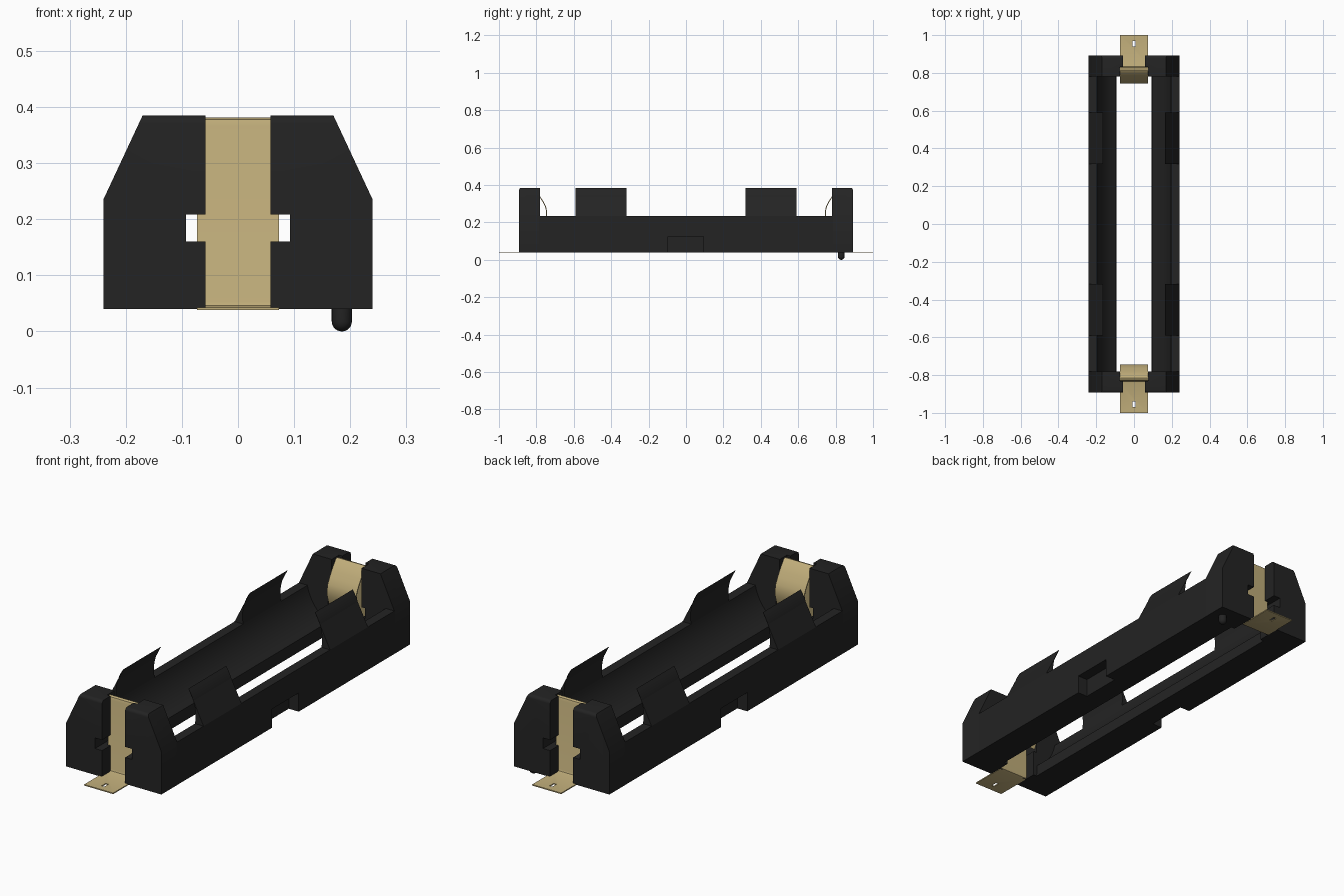
import bpy, bmesh, math

if "Cube" in bpy.data.objects:
    bpy.data.objects.remove(bpy.data.objects["Cube"])


def material(name, rgb):
    m = bpy.data.materials.new(name)
    m.diffuse_color = (*rgb, 1)
    m.use_nodes = True
    m.node_tree.nodes["Principled BSDF"].inputs["Base Color"].default_value = m.diffuse_color
    return m


BLACK = material("black plastic", (0.017, 0.017, 0.017))
BRASS = material("brass", (0.53, 0.42, 0.195))


def finish(name, bm, mat):
    bmesh.ops.recalc_face_normals(bm, faces=bm.faces)
    me = bpy.data.meshes.new(name)
    bm.to_mesh(me)
    bm.free()
    me.materials.append(mat)
    ob = bpy.data.objects.new(name, me)
    bpy.context.collection.objects.link(ob)
    return ob


def prism(name, profile, y0, y1, mat=BLACK):
    """Extrude an x-z profile along y."""
    bm = bmesh.new()
    face = bm.faces.new([bm.verts.new((x, y0, z)) for x, z in profile])
    ext = bmesh.ops.extrude_face_region(bm, geom=[face])
    for v in ext["geom"]:
        if isinstance(v, bmesh.types.BMVert):
            v.co.y = y1
    return finish(name, bm, mat)


def box(x0, x1, y0, y1, z0, z1):
    return prism("cutter", [(x0, z0), (x1, z0), (x1, z1), (x0, z1)], y0, y1)


def activate(ob):
    bpy.ops.object.select_all(action='DESELECT')
    bpy.context.view_layer.objects.active = ob
    ob.select_set(True)


def apply(ob, mod):
    activate(ob)
    bpy.ops.object.modifier_apply(modifier=mod.name)


def cut(ob, cutter):
    mod = ob.modifiers.new("cut", 'BOOLEAN')
    mod.operation = 'DIFFERENCE'
    mod.solver = 'EXACT'
    mod.object = cutter
    apply(ob, mod)
    bpy.data.objects.remove(cutter)


def smooth(ob, angle=30):
    activate(ob)
    bpy.ops.object.shade_smooth_by_angle(angle=math.radians(angle))


# Round cavity: circle centre height and radius
CZ, R = 0.27, 0.2


def arc(z0, z1, n):
    zs = [z0 + (z1 - z0) * i / n for i in range(n + 1)]
    return [(math.sqrt(R * R - (z - CZ) ** 2), z) for z in zs]


for s, side in ((1, "right"), (-1, "left")):
    # Long side rail with curved inner wall and a bottom notch
    prof = [(0.093, 0.04), (0.24, 0.04), (0.24, 0.235)] + arc(0.235, 0.094, 14)
    rail = prism(side + "_rail", [(s * x, z) for x, z in prof], -0.785, 0.785)
    xs = sorted((s * 0.19, s * 0.3))
    cut(rail, box(*xs, -0.097, 0.093, 0.0, 0.125))
    smooth(rail)
    # Pointed retaining clips
    prof = [(0.24, 0.235)] + arc(0.385, 0.235, 10)
    for t, end in ((1, "back"), (-1, "front")):
        clip = prism(f"{end}_{side}_clip", [(s * x, z) for x, z in prof], t * 0.318, t * 0.59)
        smooth(clip)

END = [(-0.24, 0.04), (0.24, 0.04), (0.24, 0.235), (0.17, 0.385), (-0.17, 0.385), (-0.24, 0.235)]
# Contact strip path (y, z): tab, riser, top bend, spring
STRIP = [(1.0, 0.0405), (0.84, 0.0405), (0.831, 0.044), (0.827, 0.053), (0.827, 0.366),
         (0.824, 0.376), (0.815, 0.379), (0.806, 0.374), (0.78, 0.335), (0.765, 0.312),
         (0.751, 0.285), (0.746, 0.262), (0.747, 0.235), (0.757, 0.2), (0.772, 0.165)]

for t, end in ((1, "back"), (-1, "front")):
    # End wall with rounded outer top edge
    wall = prism(end + "_end_wall", END, t * 0.78, t * 0.893)
    bm = bmesh.new()
    bm.from_mesh(wall.data)
    edges = [e for e in bm.edges
             if all(abs(v.co.y) > 0.89 and v.co.z > 0.38 for v in e.verts)]
    bmesh.ops.bevel(bm, geom=edges, offset=0.014, segments=4, profile=0.5, affect='EDGES')
    bm.to_mesh(wall.data)
    bm.free()
    # Contact slot: narrow outside, wider inside, with a cross window
    cut(wall, box(-0.058, 0.058, t * 0.7, t * 1.0, 0.0, 0.5))
    cut(wall, box(-0.075, 0.075, t * 0.7, t * 0.832, 0.0, 0.5))
    cut(wall, box(-0.093, 0.093, t * 0.7, t * 1.0, 0.16, 0.208))
    smooth(wall)

    # Bent contact strip
    bm = bmesh.new()
    rows = [[bm.verts.new((x, t * y, z)) for x in (-0.073, 0.073)] for y, z in STRIP]
    for a, b in zip(rows, rows[1:]):
        bm.faces.new((a[0], a[1], b[1], b[0]))
    strip = finish(end + "_contact", bm, BRASS)
    mod = strip.modifiers.new("thickness", 'SOLIDIFY')
    mod.thickness = 0.005
    mod.offset = 0
    apply(strip, mod)
    cut(strip, box(-0.007, 0.007, t * 0.94, t * 0.97, 0.0, 0.1))
    smooth(strip, 40)

# Locating pin with a domed tip
bm = bmesh.new()
RP = 0.018
pts = [(0, 0)] + [(RP * math.sin(a), RP - RP * math.cos(a))
                  for a in (math.pi / 12 * i for i in range(1, 7))] + [(RP, 0.045), (0, 0.045)]
vs = [bm.verts.new((0.185 + r, 0.83, z)) for r, z in pts]
es = [bm.edges.new(p) for p in zip(vs, vs[1:])]
bmesh.ops.spin(bm, geom=vs + es, cent=(0.185, 0.83, 0), axis=(0, 0, 1),
               angle=2 * math.pi, steps=24)
bmesh.ops.remove_doubles(bm, verts=bm.verts, dist=0.0005)
smooth(finish("locating_pin", bm, BLACK), 40)
